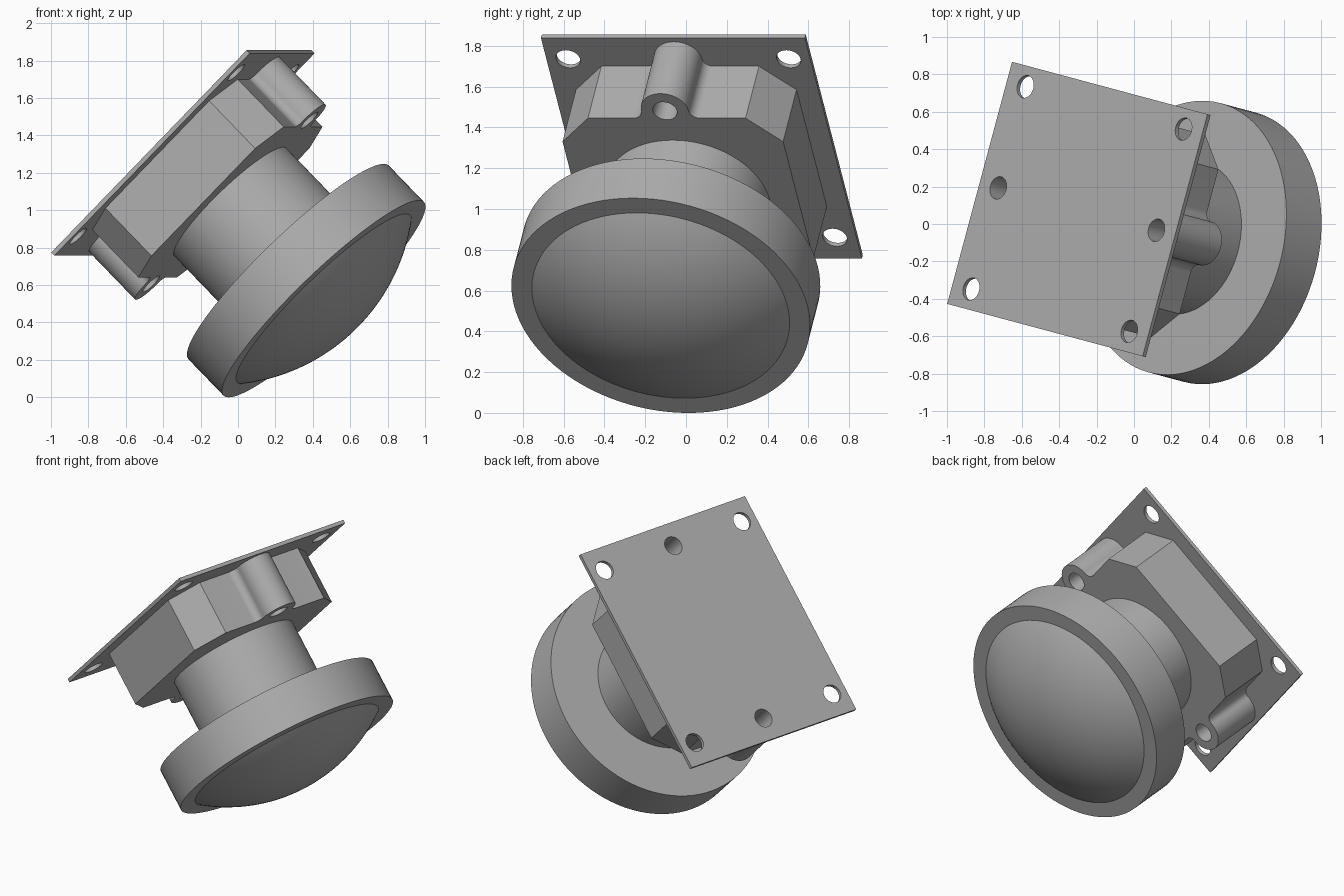
import bpy, bmesh
from math import sin, cos, pi, radians, asin
from mathutils import Matrix, Vector

if "Cube" in bpy.data.objects:
    bpy.data.objects.remove(bpy.data.objects["Cube"], do_unlink=True)

# Single plain grey
grey = bpy.data.materials.new("plain_grey")
GREY = (0.42, 0.42, 0.42, 1)
grey.diffuse_color = GREY
grey.use_nodes = True
grey.node_tree.nodes["Principled BSDF"].inputs["Base Color"].default_value = GREY

# Tilted frame: x along the plate, y across it, z out of its back face
FRAME = (Matrix.Translation((-0.303, 0.08, 1.315))
         @ Matrix.Rotation(radians(-15), 4, 'Z') @ Matrix.Rotation(radians(-45), 4, 'Y'))

PLATE = 0.024       # plate thickness
BODY = 0.384        # depth of the block front
FLANGE = 0.84       # depth of the knob back
RIM = 1.115         # depth of the knob front
DOME = 0.222        # dome rise
HOLE_X, HOLE_Y, HOLE_R = 0.619, 0.56, 0.061


def finish(name, bm):
    bmesh.ops.recalc_face_normals(bm, faces=bm.faces)
    mesh = bpy.data.meshes.new(name)
    bm.to_mesh(mesh)
    bm.free()
    mesh.materials.append(grey)
    ob = bpy.data.objects.new(name, mesh)
    bpy.context.collection.objects.link(ob)
    ob.matrix_world = FRAME
    return ob


def activate(ob):
    bpy.ops.object.select_all(action='DESELECT')
    ob.select_set(True)
    bpy.context.view_layer.objects.active = ob


def smooth(ob):
    activate(ob)
    bpy.ops.object.shade_smooth_by_angle(angle=radians(30))


def prism(name, outline, near, far):
    """Extrude an outline between two depths below the plate's back face."""
    bm = bmesh.new()
    face = bm.faces.new([bm.verts.new((x, y, -near)) for x, y in outline])
    new = bmesh.ops.extrude_face_region(bm, geom=[face])["geom"]
    bmesh.ops.translate(bm, vec=(0, 0, near - far),
                        verts=[v for v in new if isinstance(v, bmesh.types.BMVert)])
    return finish(name, bm)


def lathe(name, profile, steps=96):
    """Turn (radius, depth) points about the frame's axis."""
    bm = bmesh.new()
    verts = [bm.verts.new((r, 0, -d)) for r, d in profile]
    edges = [bm.edges.new(pair) for pair in zip(verts, verts[1:])]
    bmesh.ops.spin(bm, geom=verts + edges, axis=(0, 0, 1), cent=(0, 0, 0),
                   angle=2 * pi, steps=steps, use_duplicate=False)
    bmesh.ops.remove_doubles(bm, verts=bm.verts, dist=0.0001)
    ob = finish(name, bm)
    smooth(ob)
    return ob


def arc(cx, cy, r, start, end, steps):
    angles = [radians(start + (end - start) * i / steps) for i in range(steps + 1)]
    return [(cx + r * cos(a), cy + r * sin(a)) for a in angles]


def drill(ob, centres):
    """Cut round holes straight through along the frame's axis."""
    for x, y in centres:
        cutter = prism("hole_cutter", arc(x, y, HOLE_R, 0, 352.5, 47), -0.1, BODY + 0.1)
        cutter.hide_render = True
        mod = ob.modifiers.new("hole", 'BOOLEAN')
        mod.operation, mod.solver, mod.object = 'DIFFERENCE', 'EXACT', cutter
        activate(ob)
        bpy.ops.object.modifier_apply(modifier=mod.name)
        bpy.data.objects.remove(cutter, do_unlink=True)
    smooth(ob)


boss_holes = [(s * HOLE_X, 0) for s in (-1, 1)]
corner_holes = [(s * HOLE_X, t * HOLE_Y) for s in (-1, 1) for t in (-1, 1)]

# Mounting plate
px, py = 0.765, 0.67
plate = prism("mounting_plate", [(-px, -py), (px, -py), (px, py), (-px, py)], 0, PLATE)
drill(plate, boss_holes + corner_holes)

# Chamfered block with a filleted screw boss at each end
end, side, boss, fillet = 0.569, 0.56, 0.12, 0.05
cx, cy = end + fillet, boss + fillet
half = [(0.406, -side), (end, -0.4)]
half += arc(cx, -cy, fillet, 180, 90, 10)
half += arc(HOLE_X, 0, boss, -90, 90, 32)[1:-1]
half += arc(cx, cy, fillet, -90, -180, 10)
half += [(end, 0.4), (0.406, side)]
block = prism("block", half + [(-x, -y) for x, y in half], PLATE, BODY)
drill(block, boss_holes)

# Neck, knob rim and domed front
lathe("neck", [(0.416, BODY), (0.416, FLANGE)])
dome_r = 0.643
lathe("knob_rim", [(0.0, FLANGE), (0.745, FLANGE), (0.745, RIM), (dome_r, RIM)])
ball = (dome_r ** 2 + DOME ** 2) / (2 * DOME)
edge = asin(dome_r / ball)
lathe("knob_dome", [(ball * sin(edge * i / 20), RIM + DOME - ball + ball * cos(edge * i / 20))
                    for i in range(20, -1, -1)])
